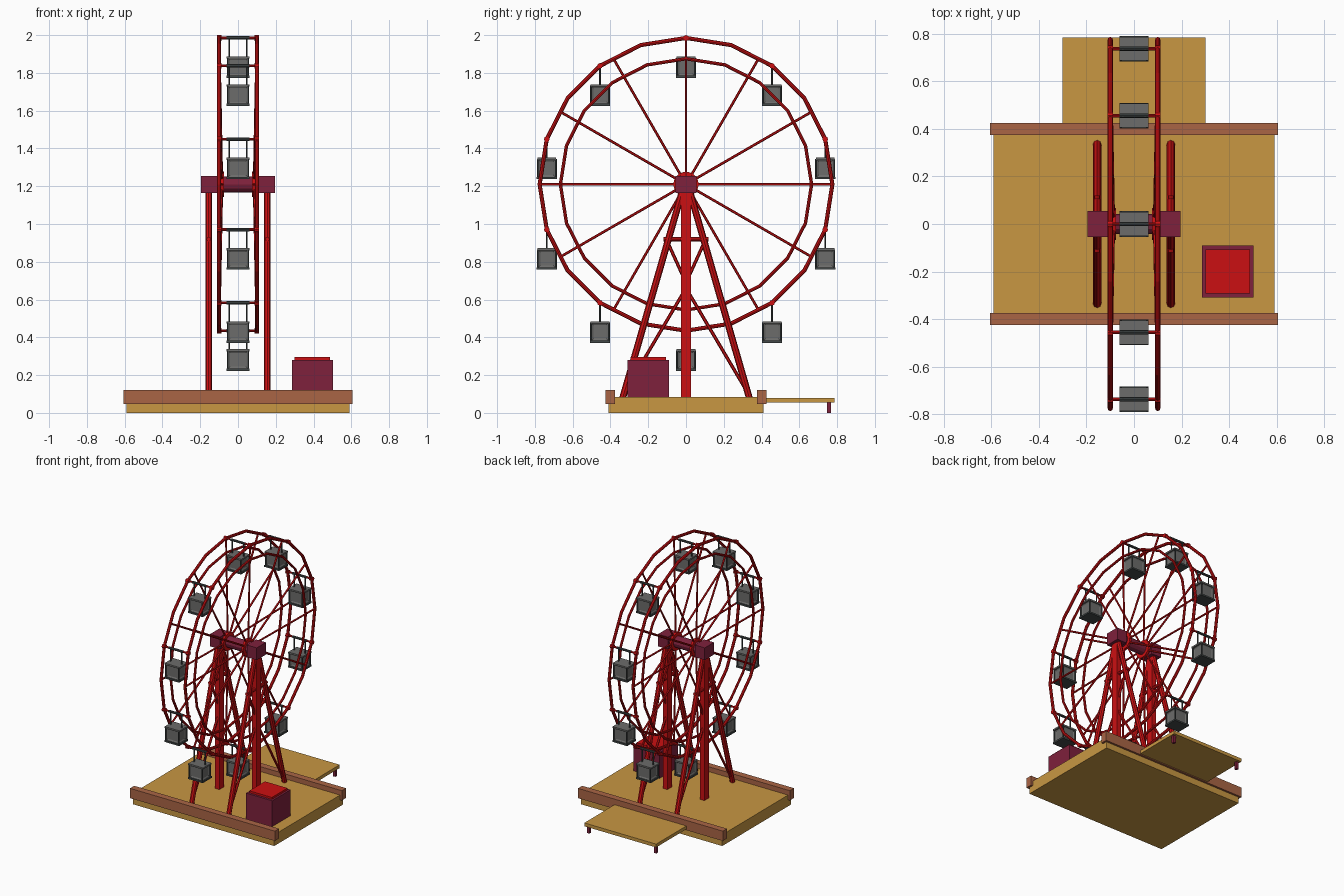
import bpy, bmesh, math
from mathutils import Vector, Matrix

if "Cube" in bpy.data.objects:
    bpy.data.objects.remove(bpy.data.objects["Cube"])


def material(name, rgb):
    m = bpy.data.materials.new(name)
    m.diffuse_color = (*rgb, 1)
    m.use_nodes = True
    m.node_tree.nodes["Principled BSDF"].inputs["Base Color"].default_value = m.diffuse_color
    return m


RED = material("red paint", (0.6, 0.005, 0.006))
MAROON = material("maroon paint", (0.21, 0.015, 0.045))
TAN = material("tan wood", (0.58, 0.31, 0.055))
BROWN = material("brown wood", (0.40, 0.13, 0.06))
GREY = material("grey metal", (0.15, 0.15, 0.145))
DARK = material("dark grey metal", (0.055, 0.065, 0.065))

HUB_Z, R_OUT, R_IN, RING_X = 1.21, 0.775, 0.665, 0.1


def box(bm, lo, hi):
    lo, hi = Vector(lo), Vector(hi)
    mat = Matrix.Translation((lo + hi) / 2) @ Matrix.Diagonal((*(hi - lo), 1))
    return bmesh.ops.create_cube(bm, size=1, matrix=mat)["verts"]


def rod(bm, p, q, r, sides=8, r2=None):
    p, q = Vector(p), Vector(q)
    d = q - p
    mat = Matrix.Translation((p + q) / 2) @ d.to_track_quat("Z", "Y").to_matrix().to_4x4()
    bmesh.ops.create_cone(bm, cap_ends=True, segments=sides, radius1=r,
                          radius2=r if r2 is None else r2, depth=d.length, matrix=mat)


def finish(name, bm, mat):
    me = bpy.data.meshes.new(name)
    bm.to_mesh(me)
    bm.free()
    me.materials.append(mat)
    ob = bpy.data.objects.new(name, me)
    bpy.context.collection.objects.link(ob)
    return ob


def on_wheel(x, r, deg):
    a = math.radians(deg)
    return Vector((x, r * math.cos(a), HUB_Z + r * math.sin(a)))


def boxes(name, mat, *spans):
    bm = bmesh.new()
    for lo, hi in spans:
        box(bm, lo, hi)
    return finish(name, bm, mat)


# base platform, edge beams, boarding deck
boxes("platform", TAN, ((-0.59, -0.41, 0), (0.59, 0.41, 0.085)))
boxes("edge_beams", BROWN,
      *[((-0.605, y - 0.025, 0.048), (0.605, y + 0.025, 0.122)) for y in (-0.4, 0.4)])
boxes("boarding_deck", TAN, ((-0.3, 0.41, 0.055), (0.3, 0.785, 0.08)))
boxes("deck_legs", MAROON,
      *[((x - 0.01, 0.747, 0), (x + 0.01, 0.767, 0.056)) for x in (-0.28, 0.28)])

# control cabinet with its lid
boxes("control_box", MAROON, ((0.285, -0.31, 0.085), (0.503, -0.09, 0.28)))
boxes("control_box_lid", RED, ((0.3, -0.293, 0.28), (0.488, -0.107, 0.295)))

# support towers, one on each side
for side, x in (("left", -0.155), ("right", 0.155)):
    boxes(side + "_column", RED, ((x - 0.018, -0.027, 0.085), (x + 0.018, 0.027, 1.17)))
    bm = bmesh.new()
    for s in (-1, 1):
        rod(bm, (x, s * 0.012, 1.2), (x, s * 0.335, 0.08), 0.018)          # leg
        rod(bm, (x, s * 0.105, 0.92), (x, 0, 0.69), 0.009, 6)             # upper brace
        rod(bm, (x, 0, 0.66), (x, s * 0.325, 0.11), 0.009, 6)             # lower brace
    rod(bm, (x, -0.12, 0.92), (x, 0.12, 0.92), 0.012)                     # cross bar
    finish(side + "_a_frame", bm, RED)
    s = math.copysign(1, x)
    xs = sorted((s * 0.112, s * 0.195))
    boxes(side + "_bearing", MAROON, ((xs[0], -0.055, 1.163), (xs[1], 0.055, 1.255)))

# axle
bm = bmesh.new()
rod(bm, (-0.12, 0, HUB_Z), (0.12, 0, HUB_Z), 0.042, 12)
finish("axle", bm, MAROON)

# wheel sides: rings, hub flange, spokes
for side, s in (("left", -1), ("right", 1)):
    for label, r, t in (("outer", R_OUT, 0.011), ("inner", R_IN, 0.009)):
        bpy.ops.mesh.primitive_torus_add(
            major_segments=20, minor_segments=8, major_radius=r, minor_radius=t,
            location=(s * RING_X, 0, HUB_Z), rotation=(0, math.pi / 2, 0))
        ring = bpy.context.object
        ring.name = f"{side}_{label}_ring"
        ring.data.materials.append(RED)
    bm = bmesh.new()
    rod(bm, (s * 0.075, 0, HUB_Z), (s * 0.092, 0, HUB_Z), 0.068, 12)
    finish(side + "_hub_flange", bm, RED)
    bm = bmesh.new()
    for k in range(12):
        rod(bm, on_wheel(s * 0.086, 0.03, k * 30), on_wheel(s * RING_X, 0.768, k * 30), 0.007, 6)
    finish(side + "_spokes", bm, RED)

# cabin hanging bars with end joints
angles = [90 + 36 * k for k in range(10)]
bm = bmesh.new()
for a in angles:
    rod(bm, on_wheel(-0.1, R_OUT, a), on_wheel(0.1, R_OUT, a), 0.007)
    for s in (-1, 1):
        rod(bm, on_wheel(s * 0.088, R_OUT, a), on_wheel(s * 0.112, R_OUT, a), 0.015)
finish("cabin_bars", bm, RED)

# cabin body with inset side panels
bm = bmesh.new()
box(bm, (-0.052, -0.044, -0.2), (0.052, 0.044, -0.108))
walls = [f for f in bm.faces if abs(f.normal.z) < 0.5]
bmesh.ops.inset_individual(bm, faces=walls, thickness=0.014, depth=-0.006)
box(bm, (-0.062, -0.05, -0.11), (0.062, 0.05, -0.098))
body = finish("cabin_body", bm, GREY)

# cabin frame: floor, corner posts, hangers
bm = bmesh.new()
box(bm, (-0.062, -0.054, -0.212), (0.062, 0.054, -0.2))
for sx in (-1, 1):
    for sy in (-1, 1):
        rod(bm, (sx * 0.055, sy * 0.048, -0.205), (sx * 0.055, sy * 0.048, -0.105), 0.005, 6)
    rod(bm, (sx * 0.047, 0, -0.1), (sx * 0.047, 0, 0.008), 0.005, 6)
rod(bm, (-0.06, 0, 0), (0.06, 0, 0), 0.009)
frame = finish("cabin_frame", bm, DARK)

for i, a in enumerate(angles):
    for src in (body, frame):
        ob = src if i == 0 else src.copy()
        if i:
            bpy.context.collection.objects.link(ob)
        ob.location = on_wheel(0, R_OUT, a)
